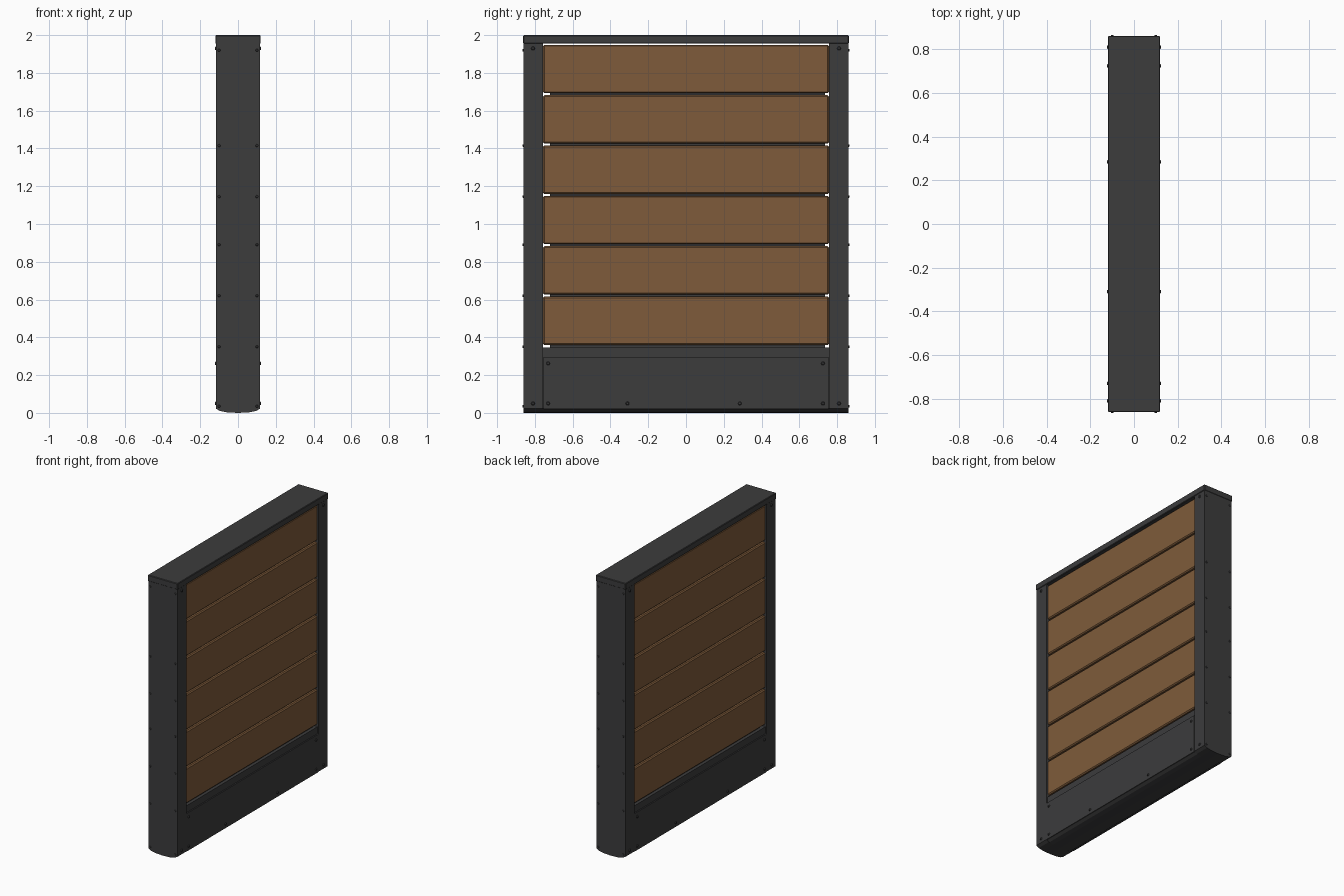
import bpy, bmesh, math
from mathutils import Matrix

if "Cube" in bpy.data.objects:
    bpy.data.objects.remove(bpy.data.objects["Cube"])


def material(name, rgb):
    m = bpy.data.materials.new(name)
    m.diffuse_color = (*rgb, 1)
    m.use_nodes = True
    m.node_tree.nodes["Principled BSDF"].inputs["Base Color"].default_value = m.diffuse_color
    return m


GREY = material("dark_grey_metal", (0.045, 0.045, 0.046))
WOOD = material("brown_wood", (0.21, 0.105, 0.043))


def finish(name, bm, mat):
    bmesh.ops.recalc_face_normals(bm, faces=bm.faces)
    me = bpy.data.meshes.new(name)
    bm.to_mesh(me)
    bm.free()
    me.materials.append(mat)
    ob = bpy.data.objects.new(name, me)
    bpy.context.collection.objects.link(ob)
    return ob


def box(name, x, y, z, mat, bevel=0.0):
    """Box from (min, max) ranges, optionally chamfered."""
    bm = bmesh.new()
    bmesh.ops.create_cube(bm, size=1)
    for v in bm.verts:
        for i, (a, b) in enumerate((x, y, z)):
            v.co[i] = a if v.co[i] < 0 else b
    if bevel:
        bmesh.ops.bevel(bm, geom=bm.edges[:], offset=bevel, segments=1, affect='EDGES')
    return finish(name, bm, mat)


def profile_y(name, pts, y0, y1, mat):
    """Extrude an x-z outline along y."""
    bm = bmesh.new()
    f = bm.faces.new([bm.verts.new((x, y0, z)) for x, z in pts])
    ext = bmesh.ops.extrude_face_region(bm, geom=[f])
    for v in ext["geom"]:
        if isinstance(v, bmesh.types.BMVert):
            v.co.y = y1
    return finish(name, bm, mat)


def bolts(name, spots, r=0.011, h=0.008):
    """Domed bolt heads; each spot is (position, axis, sign)."""
    bm = bmesh.new()
    for pos, axis, sign in spots:
        turn = (Matrix.Rotation(sign * math.pi / 2, 4, 'Y') if axis == 'X'
                else Matrix.Rotation(-sign * math.pi / 2, 4, 'X'))
        bmesh.ops.create_cone(bm, cap_ends=True, segments=8, radius1=r, radius2=r * 0.6,
                              depth=h, matrix=Matrix.Translation(pos) @ turn)
    return finish(name, bm, GREY)


# Side posts with a curved underside
HW = 0.116
post = [(-HW, 1.957), (-HW, 0.022), (-0.095, 0.01), (-0.06, 0.003), (0, 0),
        (0.06, 0.003), (0.095, 0.01), (HW, 0.022), (HW, 1.957)]
for side, a, b in (("front", -0.86, -0.757), ("back", 0.757, 0.86)):
    profile_y(side + "_post", post, a, b, GREY)

# Top cap
box("top_cap", (-0.12, 0.12), (-0.862, 0.862), (1.955, 2.0), GREY, 0.004)

# Base beam with curved underside and a raised kick plate on each face
base = [(-0.108, 0.345), (-0.108, 0.022), (-0.09, 0.01), (-0.06, 0.003), (0, 0),
        (0.06, 0.003), (0.09, 0.01), (0.108, 0.022), (0.108, 0.345)]
profile_y("base_beam", base, -0.757, 0.757, GREY)
for side, s in (("right", 1), ("left", -1)):
    box(side + "_kick_plate", tuple(sorted((s * 0.107, s * 0.117))), (-0.754, 0.754),
        (0.02, 0.295), GREY)

# Six chamfered planks and the dark tongues in the gaps between them
PITCH = 0.2665
for i in range(6):
    z = 0.36 + i * PITCH
    box("plank_%d" % (i + 1), (-0.108, 0.108), (-0.757, 0.757), (z, z + 0.256), WOOD, 0.007)
    box("gap_tongue_%d" % (i + 1), (-0.085, 0.085), (-0.72, 0.735), (z - 0.016, z + 0.001), GREY)

# Bolts on the two broad faces
face = [(y, z) for y in (-0.73, 0.725) for z in (0.05, 0.262)]
face += [(-0.31, 0.05), (0.285, 0.05)]
face += [(y, z) for y in (-0.81, 0.81) for z in (0.05, 1.93)]
bolts("face_bolts", [((s * 0.119, y, z), 'X', s) for s in (1, -1) for y, z in face])

# Bolts up the outer edges of the posts
heights = (0.035, 0.35, 0.62, 0.89, 1.145, 1.415, 1.92)
bolts("edge_bolts", [((x, s * 0.861, z), 'Y', s)
                     for s in (1, -1) for x in (-0.1, 0.1) for z in heights], 0.009, 0.008)
